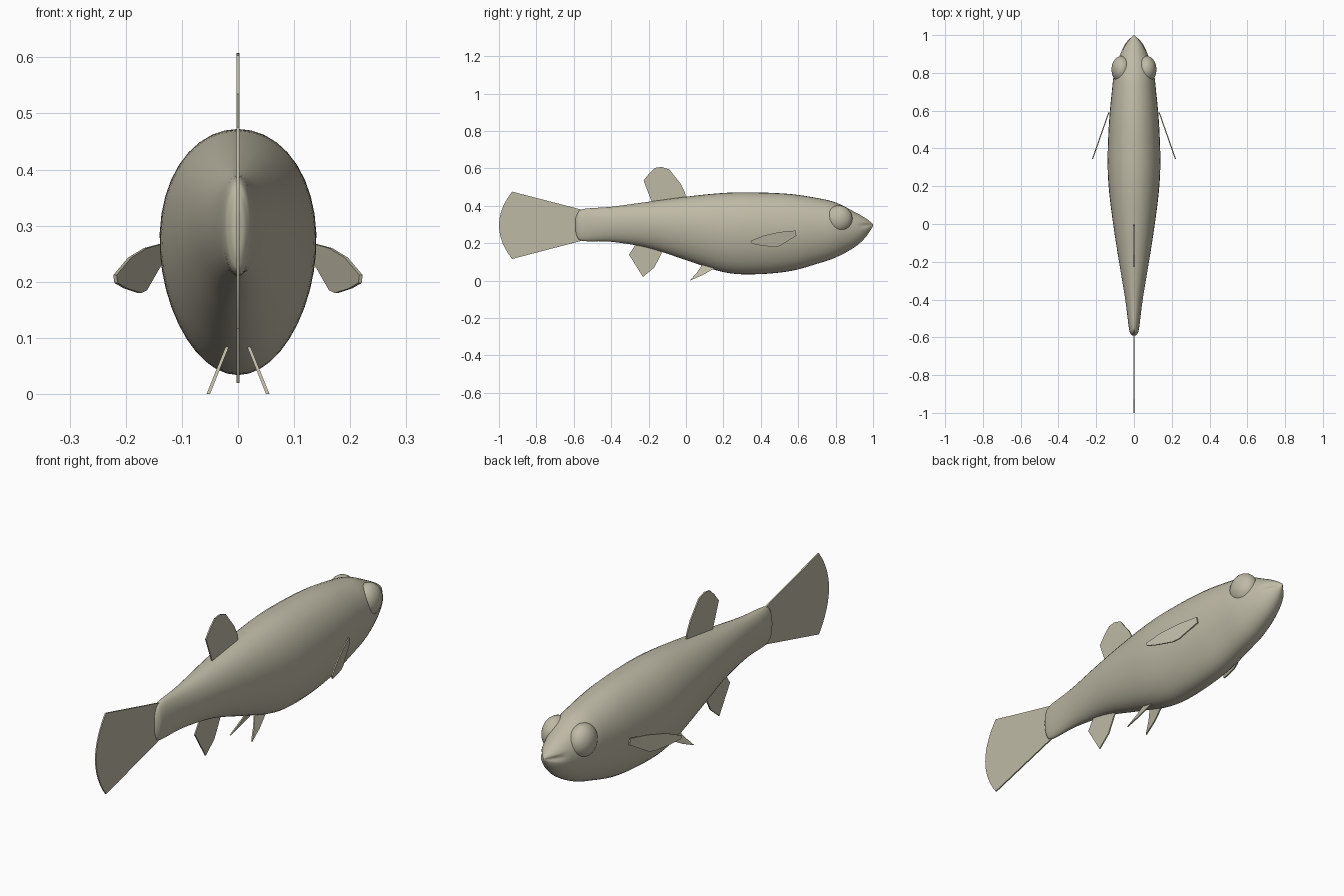
import bpy, bmesh, math
from mathutils import Vector

cube = bpy.data.objects.get("Cube")
if cube:
    bpy.data.objects.remove(cube, do_unlink=True)

# Single skin colour
skin = bpy.data.materials.new("pale olive grey")
skin.use_nodes = True
colour = (0.52, 0.49, 0.38, 1)
skin.diffuse_color = colour
skin.node_tree.nodes["Principled BSDF"].inputs["Base Color"].default_value = colour


def finish(name, bm, angle=40):
    bmesh.ops.recalc_face_normals(bm, faces=bm.faces)
    mesh = bpy.data.meshes.new(name)
    bm.to_mesh(mesh)
    bm.free()
    mesh.materials.append(skin)
    obj = bpy.data.objects.new(name, mesh)
    bpy.context.collection.objects.link(obj)
    bpy.ops.object.select_all(action="DESELECT")
    obj.select_set(True)
    bpy.context.view_layer.objects.active = obj
    bpy.ops.object.shade_smooth_by_angle(angle=math.radians(angle))
    return obj


def smooth_path(points, steps):
    """Catmull-Rom curve through the points."""
    p = [Vector(q) for q in points]
    p = [p[0]] + p + [p[-1]]
    out = []
    for i in range(1, len(p) - 2):
        a, b, c, d = p[i - 1:i + 3]
        for s in range(steps):
            t = s / steps
            out.append(0.5 * (2 * b + (c - a) * t + (2 * a - 5 * b + 4 * c - d) * t * t
                              + (3 * b - a - 3 * c + d) * t ** 3))
    return out + [p[-1]]


# Body: cross-sections (y, bottom, top, half width) from tail root to snout
sections = [
    (-0.592, .28, .32, .003), (-0.583, .235, .355, .016), (-0.55, .212, .383, .027),
    (-0.4, .208, .395, .046), (-0.2, .175, .422, .079), (0, .11, .449, .110),
    (0.2, .046, .469, .134), (0.36, .034, .472, .139), (0.55, .05, .464, .131),
    (0.7, .09, .442, .117), (0.8, .124, .418, .104), (0.9, .178, .368, .072),
    (0.96, .232, .334, .042), (1.0, .292, .303, .004)]
SIDES = 40
bm = bmesh.new()
rings = []
for y, low, high, half in smooth_path(sections, 5):
    ring = []
    mouth = min(1, max(0, (y - 0.915) / 0.04))
    for k in range(SIDES):
        a = math.tau * k / SIDES
        c, s = math.cos(a), math.sin(a)
        z = (low + high) / 2 + (high - low) / 2 * s
        w = half * c * (1 + 0.1 * s)
        # Pinched groove between the lips
        w *= 1 - 0.3 * mouth * max(0, 1 - abs(z - 0.296) / 0.012)
        ring.append(bm.verts.new((w, y, z)))
    rings.append(ring)
for r, q in zip(rings, rings[1:]):
    for k in range(SIDES):
        n = (k + 1) % SIDES
        bm.faces.new((r[k], r[n], q[n], q[k]))
bm.faces.new(rings[0])
bm.faces.new(rings[-1])
finish("body", bm, 60)


def fin(name, outline, place, thick=0.006):
    """Thin plate from a side outline (y, z); place gives x for each point."""
    bm = bmesh.new()
    left = [bm.verts.new((place(y, z) + thick / 2, y, z)) for y, z in outline]
    right = [bm.verts.new((place(y, z) - thick / 2, y, z)) for y, z in outline]
    bm.faces.new(left)
    bm.faces.new(right[::-1])
    for i in range(len(outline)):
        j = (i + 1) % len(outline)
        bm.faces.new((left[i], right[i], right[j], left[j]))
    return finish(name, bm, 30)


def middle(y, z):
    return 0


# Tail fin: fan with a curved rear edge
arc = [(-1 + 0.07 * (i / 6) ** 2, 0.296 + 0.18 * i / 6) for i in range(-6, 7)]
fin("tail_fin", [(-0.54, 0.375), (-0.54, 0.218)] + arc, middle)

# Back and belly fins on the centre line
fin("dorsal_fin", [(0, .43), (-.005, .47), (-.03, .52), (-.09, .595), (-.13, .608),
                   (-.165, .603), (-.195, .575), (-.227, .535), (-.175, .40)], middle)
fin("anal_fin", [(-.265, .22), (-.275, .185), (-.305, .14), (-.23, .02), (-.17, .07),
                 (-.12, .165), (-.12, .20)], middle)

# Paired fins and eyes
for side, label in ((1, "left"), (-1, "right")):
    fin(label + "_pectoral_fin",
        [(.585, .268), (.59, .24), (.5, .185), (.47, .18), (.40, .188), (.35, .198),
         (.345, .212), (.42, .243), (.5, .26)],
        lambda y, z: side * (.13 + (.6 - y) * .35))
    fin(label + "_pelvic_fin",
        [(.17, .08), (.15, .065), (.09, .03), (.02, 0), (.06, .045), (.09, .09)],
        lambda y, z: side * (.053 - z * .4))
    bm = bmesh.new()
    bmesh.ops.create_uvsphere(bm, u_segments=28, v_segments=16, radius=0.072)
    bmesh.ops.scale(bm, vec=(0.75, 1, 1), verts=bm.verts)
    bmesh.ops.translate(bm, vec=(side * 0.065, 0.818, 0.33), verts=bm.verts)
    finish(label + "_eye", bm, 60)
